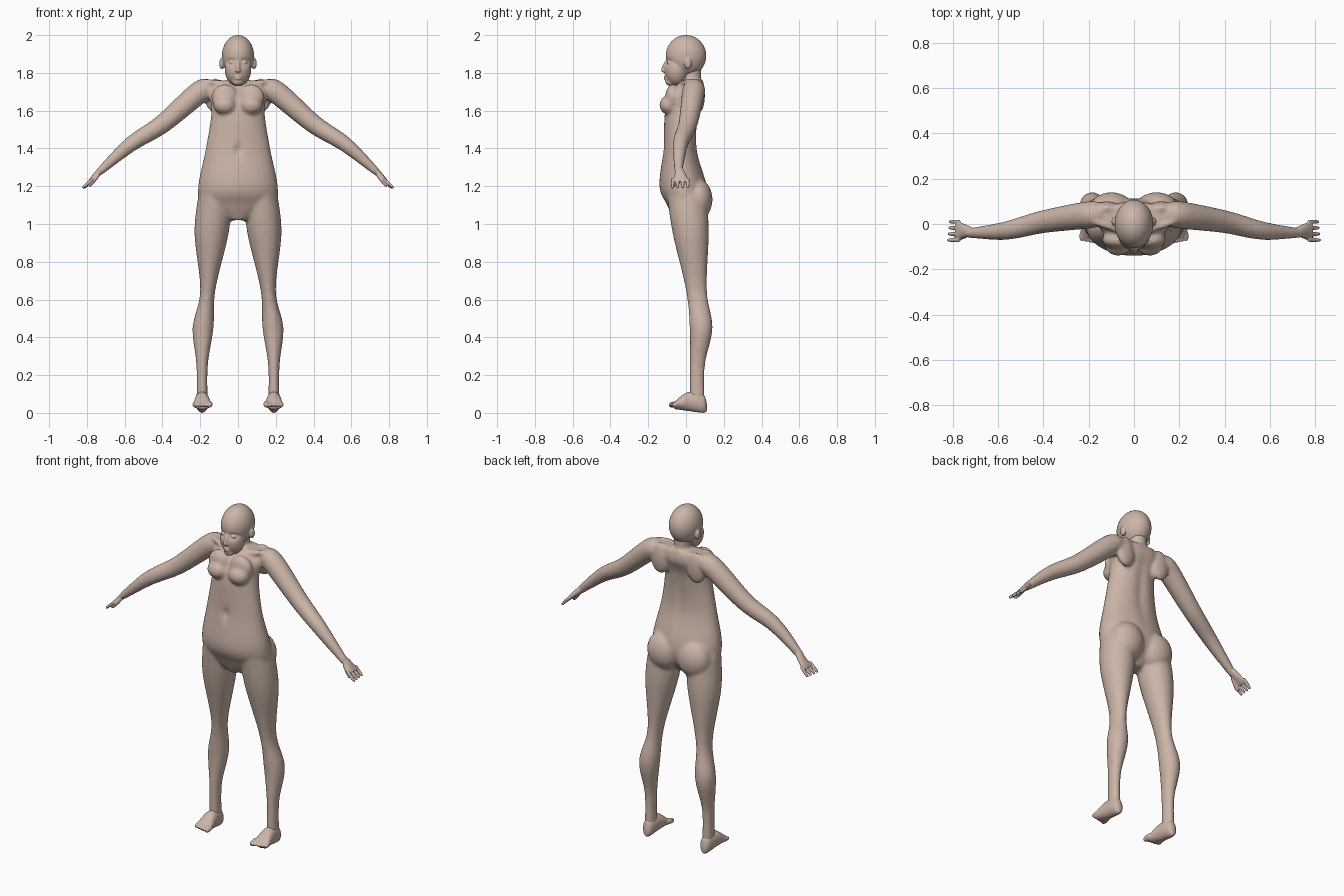
import bpy
import bmesh
from math import cos, sin, pi, exp
from mathutils import Vector, Matrix

if "Cube" in bpy.data.objects:
    bpy.data.objects.remove(bpy.data.objects["Cube"])

ACROSS, DEEP, UP = Vector((1, 0, 0)), Vector((0, 1, 0)), Vector((0, 0, 1))

skin = bpy.data.materials.new("skin")
skin.use_nodes = True
skin.diffuse_color = (.6, .46, .39, 1)
skin.node_tree.nodes["Principled BSDF"].inputs["Base Color"].default_value = skin.diffuse_color


def smooth_path(rows, steps=8):
    """Smooth curve through rows of numbers."""
    path = []
    for i in range(len(rows) - 1):
        before, start = rows[max(i - 1, 0)], rows[i]
        end, after = rows[i + 1], rows[min(i + 2, len(rows) - 1)]
        for step in range(steps):
            t = step / steps
            path.append([b + t / 2 * (c - a + t * (2 * a - 5 * b + 4 * c - d
                         + t * (3 * (b - c) + d - a)))
                         for a, b, c, d in zip(before, start, end, after)])
    path.append(list(rows[-1]))
    return path


def loft(bm, rows, side, along=None, mirror=1, sides=32):
    """Closed tube through rows of x, y, z and one or two radii."""
    path = smooth_path(rows)
    centres = [Vector((row[0] * mirror, row[1], row[2])) for row in path]
    rings = []
    for i, row in enumerate(path):
        ahead = centres[min(i + 1, len(path) - 1)]
        behind = centres[max(i - 1, 0)]
        forward = along or (ahead - behind).normalized()
        wide = (side - forward * side.dot(forward)).normalized() * row[3]
        tall = forward.cross(wide.normalized()) * row[-1]
        angles = [2 * pi * k / sides for k in range(sides)]
        rings.append([bm.verts.new(centres[i] + wide * cos(a) + tall * sin(a))
                      for a in angles])
    for lower, upper in zip(rings, rings[1:]):
        for k in range(sides):
            nxt = (k + 1) % sides
            bm.faces.new((lower[k], lower[nxt], upper[nxt], upper[k]))
    bm.faces.new(rings[0][::-1])
    bm.faces.new(rings[-1])


def column(bm, rows, mirror=1):
    """Upright tube through rows of height, left, right, front and back."""
    loft(bm, [((left + right) / 2, (front + back) / 2, height,
               (right - left) / 2, (back - front) / 2)
              for height, left, right, front, back in rows], ACROSS, UP, mirror, 64)


def rod(bm, start, end, radius, mirror):
    """Thin tapered limb with round ends, for fingers, toes and bones."""
    start, end = Vector(start), Vector(end)
    rows = [(*start.lerp(end, t), radius * scale)
            for t, scale in ((0, .9), (.5, 1), (.9, .8), (1, .4))]
    loft(bm, rows, ACROSS + DEEP / 2, None, mirror, 16)


def ball(bm, centre, radii):
    place = Matrix.Translation(centre) @ Matrix.Diagonal((*radii, 1))
    bmesh.ops.create_uvsphere(bm, u_segments=64, v_segments=48, radius=1, matrix=place)


def push(bm, centre, radii, distance):
    """Soft dent or bump in the depth direction."""
    for vert in bm.verts:
        offset = vert.co - Vector(centre)
        falloff = sum((o / r) ** 2 for o, r in zip(offset, radii))
        vert.co.y += distance * exp(-falloff)


def finish(bm, name, voxel):
    """Fuse the overlapping pieces into one smooth skin."""
    bmesh.ops.recalc_face_normals(bm, faces=bm.faces)
    mesh = bpy.data.meshes.new(name)
    bm.to_mesh(mesh)
    bm.free()
    mesh.shade_smooth()
    mesh.materials.append(skin)
    obj = bpy.data.objects.new(name, mesh)
    bpy.context.collection.objects.link(obj)
    fuse = obj.modifiers.new("fuse", "REMESH")
    fuse.mode = "VOXEL"
    fuse.voxel_size = voxel
    fuse.use_smooth_shade = True
    soften = obj.modifiers.new("soften", "SMOOTH")
    soften.iterations = 3


# Torso with navel and spine groove
bm = bmesh.new()
column(bm, [(height, -half, half, front, back) for height, half, front, back in (
    (1.02, .05, -.06, .04), (1.1, .19, -.1, .1), (1.2, .21, -.14, .11),
    (1.4, .17, -.12, .06), (1.6, .14, -.11, .07), (1.7, .16, -.07, .1),
    (1.76, .13, -.02, .09))])
push(bm, (0, -.12, 1.39), (.015, .04, .03), .02)
push(bm, (0, .07, 1.5), (.03, .06, .2), -.01)

# Neck
column(bm, [(1.7, -.09, .09, -.03, .09), (1.76, -.05, .05, -.02, .08),
            (1.84, -.05, .05, -.02, .08)])

for mirror in (1, -1):
    # Leg
    column(bm, [(1.15, .03, .21, -.1, .11), (.95, .05, .23, -.07, .12),
                (.65, .12, .2, 0, .11), (.45, .13, .24, .02, .14),
                (.25, .16, .22, .02, .1), (.04, .16, .22, .02, .1)], mirror)
    # Arm
    loft(bm, [(.15, .04, 1.7, .05), (.2, .04, 1.7, .06), (.4, .01, 1.53, .05),
              (.57, -.03, 1.42, .04), (.74, -.04, 1.27, .02)], DEEP, None, mirror)
    # Chest, buttock, shoulder blade and collar bone
    ball(bm, (mirror * .07, -.09, 1.63), (.06, .05, .05))
    ball(bm, (mirror * .07, -.07, 1.67), (.07, .04, .07))
    ball(bm, (mirror * .1, .06, 1.13), (.1, .08, .11))
    ball(bm, (mirror * .12, .07, 1.68), (.06, .03, .09))
    rod(bm, (.02, -.04, 1.73), (.18, .01, 1.76), .015, mirror)
finish(bm, "body", .01)

# Skull, jaw and chin, with eye sockets pressed in
bm = bmesh.new()
ball(bm, (0, 0, 1.89), (.085, .107, .11))
ball(bm, (0, -.05, 1.82), (.07, .065, .09))
ball(bm, (0, -.08, 1.755), (.03, .03, .025))
for mirror in (1, -1):
    push(bm, (mirror * .035, -.1, 1.855), (.02, .05, .015), .014)
# Nose and lips
rod(bm, (0, -.1, 1.86), (0, -.125, 1.81), .012, 1)
ball(bm, (0, -.115, 1.812), (.016, .016, .01))
for height in (1.78, 1.768):
    ball(bm, (0, -.105, height), (.02, .013, .006))
# Eyes and ears
for mirror in (1, -1):
    ball(bm, (mirror * .035, -.09, 1.855), (.014, .012, .009))
    ball(bm, (mirror * .085, .01, 1.85), (.014, .02, .03))
finish(bm, "head", .004)

for mirror, label in ((1, "left"), (-1, "right")):
    # Palm, fingers and thumb
    bm = bmesh.new()
    loft(bm, [(.71, -.04, 1.3, .02, .02), (.75, -.03, 1.26, .03, .016),
              (.785, -.03, 1.225, .046, .01)], DEEP, None, mirror)
    for finger in range(4):
        depth = .01 - .027 * finger
        rod(bm, (.77, depth, 1.24), (.815 + finger * .003, depth, 1.19), .009, mirror)
    rod(bm, (.74, -.05, 1.26), (.79, -.065, 1.2), .012, mirror)
    finish(bm, label + "_hand", .004)

    # Foot and toes
    bm = bmesh.new()
    loft(bm, [(.19, .11, .03, .01, .02), (.19, .09, .05, .03, .05),
              (.19, .01, .06, .04, .05), (.19, -.06, .04, .05, .02)],
         ACROSS, -DEEP, mirror)
    for toe in range(5):
        across = .15 + .02 * toe
        rod(bm, (across, -.04, .05), (across, -.09 + .004 * toe, .04),
            .011 if toe else .016, mirror)
    finish(bm, label + "_foot", .005)
